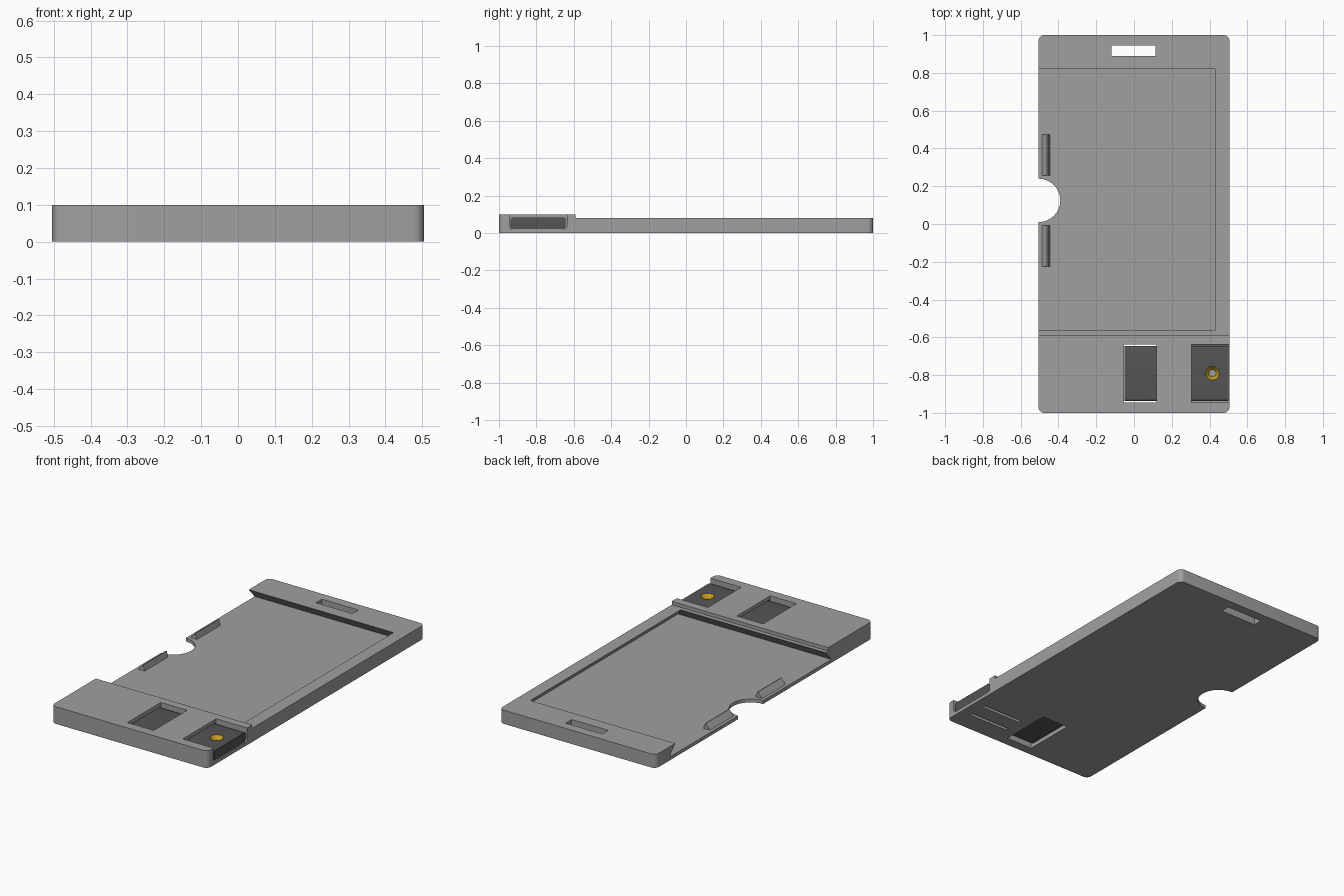
import bpy
import bmesh
import math

cube = bpy.data.objects.get("Cube")
if cube:
    bpy.data.objects.remove(cube, do_unlink=True)


def material(name, rgb):
    m = bpy.data.materials.new(name)
    m.use_nodes = True
    m.diffuse_color = (*rgb, 1)
    m.node_tree.nodes["Principled BSDF"].inputs["Base Color"].default_value = (*rgb, 1)
    return m


GREY = material("grey plastic", (0.35, 0.35, 0.35))
DARK = material("dark plastic", (0.09, 0.09, 0.09))
GOLD = material("gold metal", (0.6, 0.36, 0.01))


def finish(name, bm, mat):
    bmesh.ops.recalc_face_normals(bm, faces=bm.faces)
    mesh = bpy.data.meshes.new(name)
    bm.to_mesh(mesh)
    bm.free()
    mesh.materials.append(mat)
    ob = bpy.data.objects.new(name, mesh)
    bpy.context.collection.objects.link(ob)
    return ob


def box(name, x, y, z, mat=GREY, grow=0.0, radius=0.0, axis=2):
    """Box from ranges; grow widens the bottom, radius rounds edges along axis."""
    bm = bmesh.new()
    bmesh.ops.create_cube(bm, size=1)
    for v in bm.verts:
        low = v.co.z < 0
        sx, sy = (1 if v.co.x > 0 else -1), (1 if v.co.y > 0 else -1)
        g = grow if low else 0
        v.co = (x[sx > 0] + sx * g, y[sy > 0] + sy * g, z[0 if low else 1])
    if radius:
        edges = [e for e in bm.edges
                 if abs((e.verts[0].co - e.verts[1].co).normalized()[axis]) > 0.99]
        bmesh.ops.bevel(bm, geom=edges, offset=radius, segments=6,
                        profile=0.5, affect='EDGES')
    return finish(name, bm, mat)


def cone(name, x, y, z, r_low, r_high, mat=GREY, caps=True):
    bm = bmesh.new()
    bmesh.ops.create_cone(bm, cap_ends=caps, segments=32, radius1=r_low,
                          radius2=r_high, depth=z[1] - z[0])
    bmesh.ops.translate(bm, verts=bm.verts, vec=(x, y, (z[0] + z[1]) / 2))
    return finish(name, bm, mat)


def cut(target, cutters):
    bpy.context.view_layer.objects.active = target
    for c in cutters:
        c.hide_render = True
        mod = target.modifiers.new("cut", 'BOOLEAN')
        mod.operation = 'DIFFERENCE'
        mod.solver = 'EXACT'
        mod.object = c
        bpy.ops.object.modifier_apply(modifier=mod.name)
        bpy.data.objects.remove(c, do_unlink=True)


def smooth(ob):
    bpy.ops.object.select_all(action='DESELECT')
    ob.select_set(True)
    bpy.context.view_layer.objects.active = ob
    bpy.ops.object.shade_smooth_by_angle(angle=math.radians(30))


# Holder body: rounded slab with a raised front block
W, FLOOR, RIM, TOP = 0.505, 0.02, 0.08, 0.1
POCKET_Y = (-0.945, -0.637)
THUMB_Y = 0.125
body = box("holder_body", (-W, W), (-1, 1), (0, TOP), radius=0.03)
cutters = [
    box("step_cutter", (-1, 1), (-0.59, 1.2), (RIM, 0.2)),
    # Card tray with undercut walls, open at one side
    box("tray_cutter", (-0.7, 0.421), (-0.556, 0.811), (FLOOR, 0.09), grow=0.064),
    box("strap_slot_cutter", (-0.12, 0.115), (0.89, 0.945), (-0.1, 0.2)),
    cone("thumb_notch_cutter", -W, THUMB_Y, (-0.1, 0.2), 0.115, 0.115),
    # Module tunnel, its two openings and the slits underneath
    box("tunnel_cutter", (-0.052, 0.6), POCKET_Y, (FLOOR, RIM), radius=0.015, axis=0),
    box("window_cutter", (-0.052, 0.118), POCKET_Y, (-0.1, 0.2)),
    box("side_window_cutter", (0.305, 0.6), POCKET_Y, (0.05, 0.2)),
]
cutters += [box("slit_cutter", (0.18, 0.44), (y - 0.01, y + 0.01), (-0.1, 0.03))
            for y in (-0.76, -0.87)]
cut(body, cutters)
smooth(body)

# Retaining ridges either side of the thumb notch
for side, name in ((1, "rear_ridge"), (-1, "front_ridge")):
    y = THUMB_Y + side * 0.241
    bm = bmesh.new()
    profile = [(-0.488, 0.018), (-0.46, 0.052), (-0.455, 0.052), (-0.445, 0.018)]
    face = bm.faces.new([bm.verts.new((px, y - 0.109, pz)) for px, pz in profile])
    ext = bmesh.ops.extrude_face_region(bm, geom=[face])["geom"]
    bmesh.ops.translate(bm, vec=(0, 0.218, 0),
                        verts=[g for g in ext if isinstance(g, bmesh.types.BMVert)])
    finish(name, bm, GREY)

# Dark module inside the tunnel, with a countersunk gold socket
SX, SY = 0.415, -0.79
module = box("module", (-0.05, 0.5), (-0.937, -0.645), (0.022, 0.078), DARK,
             radius=0.013, axis=0)
cut(module, [cone("socket_cutter", SX, SY, (0.045, 0.2), 0.036, 0.036)])
smooth(module)
smooth(cone("socket_ring", SX, SY, (0.052, 0.078), 0.018, 0.036, GOLD, caps=False))
cone("socket_pin", SX, SY, (0.045, 0.054), 0.019, 0.019, GREY)
